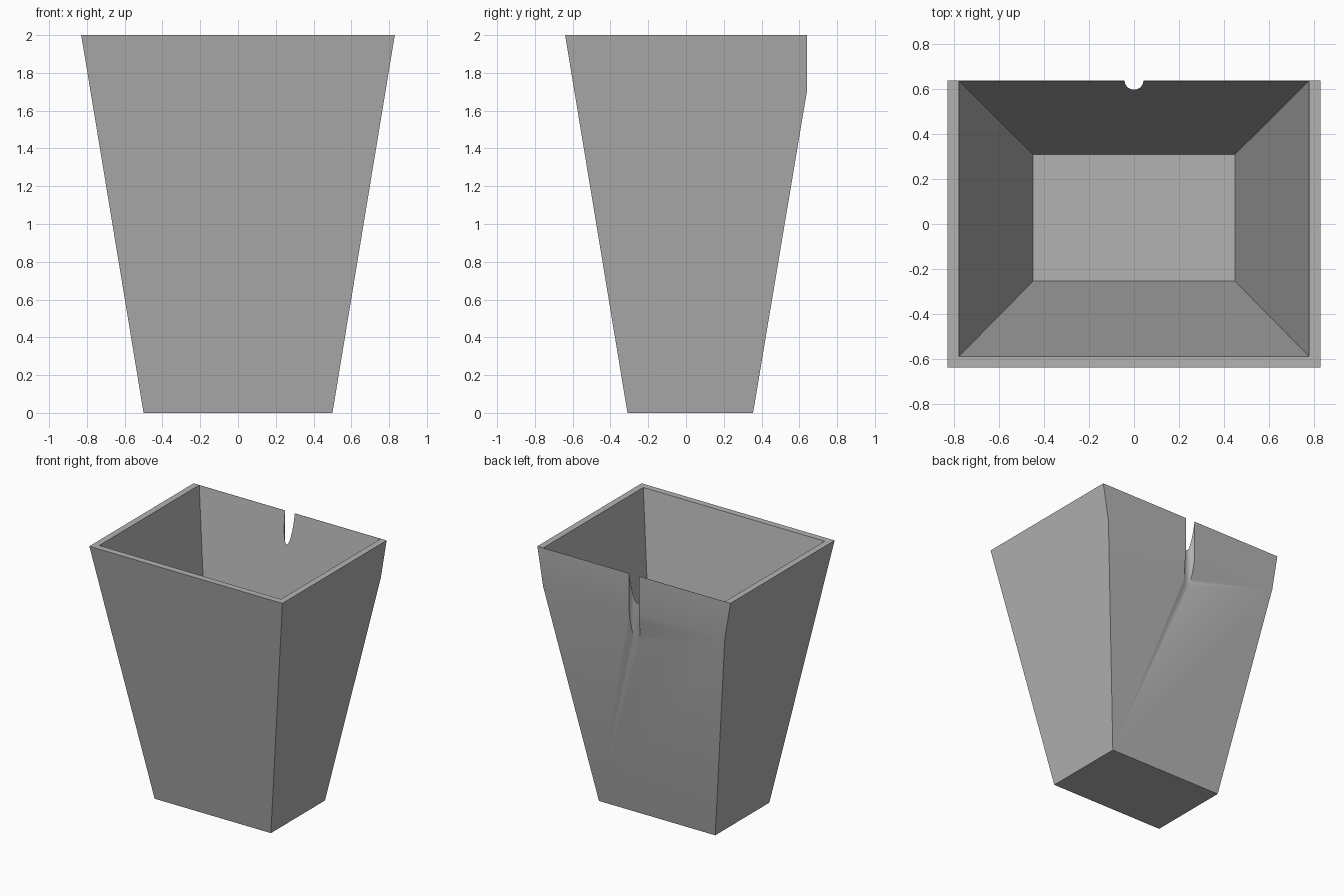
import bpy
import bmesh
import math

cube = bpy.data.objects.get("Cube")
if cube:
    bpy.data.objects.remove(cube, do_unlink=True)

grey = bpy.data.materials.new("plain grey")
GREY = (0.45, 0.45, 0.45, 1)
grey.use_nodes = True
grey.diffuse_color = GREY
grey.node_tree.nodes["Principled BSDF"].inputs["Base Color"].default_value = GREY


def add_object(name, bm):
    bmesh.ops.recalc_face_normals(bm, faces=bm.faces[:])
    mesh = bpy.data.meshes.new(name)
    bm.to_mesh(mesh)
    bm.free()
    mesh.materials.append(grey)
    obj = bpy.data.objects.new(name, mesh)
    bpy.context.collection.objects.link(obj)
    return obj


def frustum(bottom, top):
    """Tapered box; each end is (half width, front y, back y, z)."""
    bm = bmesh.new()
    rings = [[bm.verts.new(p) for p in
              ((-w, f, z), (w, f, z), (w, b, z), (-w, b, z))]
             for w, f, b, z in (bottom, top)]
    for ring in rings:
        bm.faces.new(ring)
    for i in range(4):
        j = (i + 1) % 4
        bm.faces.new((rings[0][i], rings[0][j], rings[1][j], rings[1][i]))
    return bm


def cut(target, cutter):
    mod = target.modifiers.new("cut", 'BOOLEAN')
    mod.operation = 'DIFFERENCE'
    mod.solver = 'EXACT'
    mod.object = cutter
    bpy.context.view_layer.objects.active = target
    bpy.ops.object.modifier_apply(modifier=mod.name)
    bpy.data.objects.remove(cutter, do_unlink=True)


# Tapered outer body with the top of its back sliced upright
BACK = 0.64
bm = frustum((0.5, -0.31, 0.355, 0), (0.83, -0.64, 0.69, 2))
sliced = bmesh.ops.bisect_plane(
    bm, geom=bm.verts[:] + bm.edges[:] + bm.faces[:],
    plane_co=(0, BACK, 0), plane_no=(0, 1, 0), clear_outer=True)
edges = [e for e in sliced["geom_cut"] if isinstance(e, bmesh.types.BMEdge)]
bmesh.ops.contextual_create(bm, geom=edges)
bin_body = add_object("bin_body", bm)

# Hollow, reaching just above the rim and almost to the sliced back
cut(bin_body, add_object("hollow_cutter", frustum(
    (0.45, -0.255, 0.31, 0.05), (0.797, -0.607, 0.655, 2.1))))

# Upright round notch in the middle of the back rim
bm = bmesh.new()
bmesh.ops.create_cone(bm, cap_ends=True, segments=32,
                      radius1=0.042, radius2=0.042, depth=0.8)
bmesh.ops.translate(bm, verts=bm.verts[:], vec=(0, BACK, 1.7))
cut(bin_body, add_object("notch_cutter", bm))

# Smooth the notch and the shallow back crease, keep the corners sharp
bpy.ops.object.select_all(action='DESELECT')
bin_body.select_set(True)
bpy.context.view_layer.objects.active = bin_body
bpy.ops.object.shade_smooth_by_angle(angle=math.radians(30))
